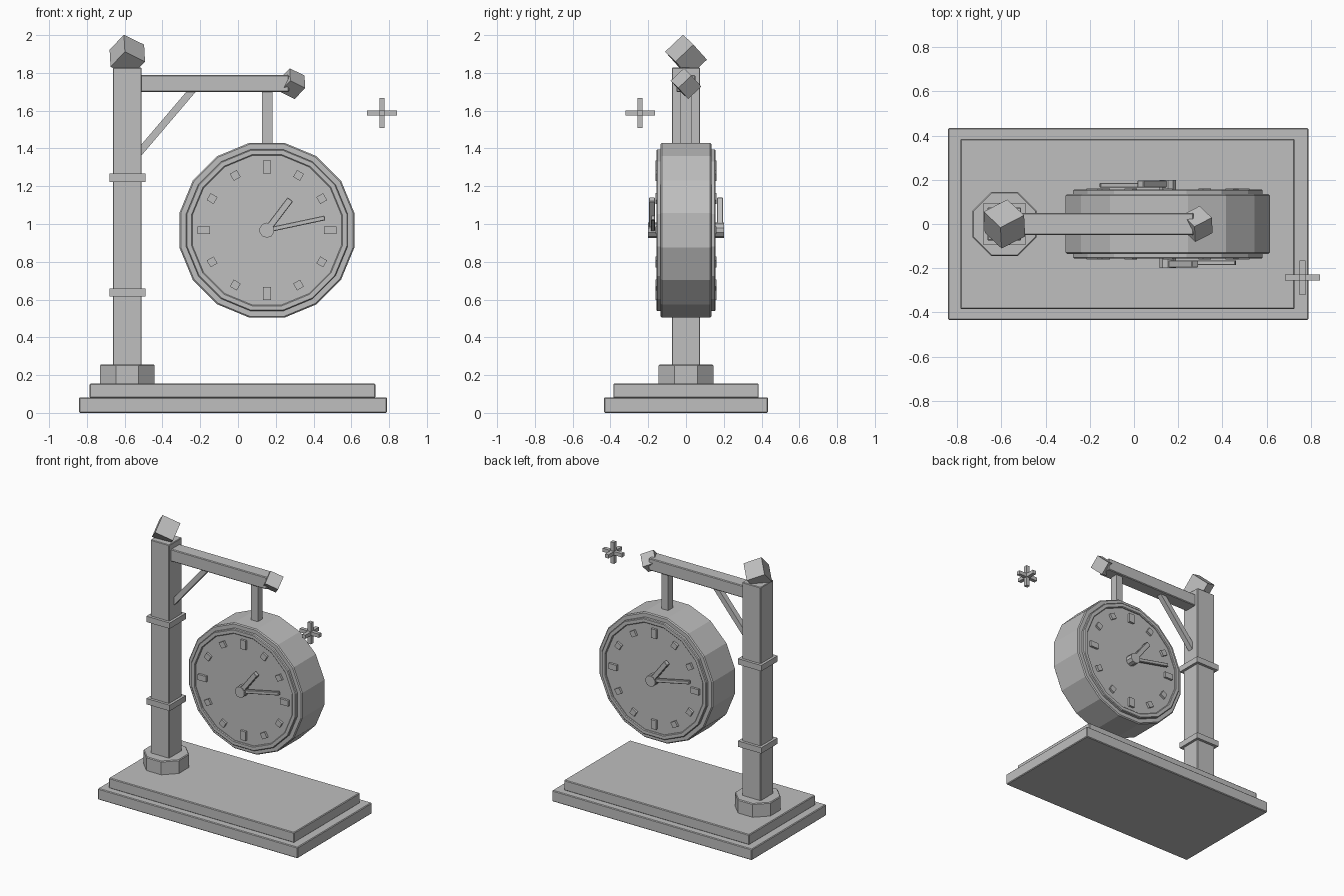
import bpy, bmesh, math
from mathutils import Matrix, Vector

if "Cube" in bpy.data.objects:
    bpy.data.objects.remove(bpy.data.objects["Cube"])

grey = bpy.data.materials.new("plain_grey")
grey.diffuse_color = (0.52, 0.52, 0.52, 1)
grey.use_nodes = True
grey.node_tree.nodes["Principled BSDF"].inputs["Base Color"].default_value = grey.diffuse_color


def finish(name, bm, matrix, bevel=0):
    bmesh.ops.recalc_face_normals(bm, faces=bm.faces)
    if bevel:
        sharp = [e for e in bm.edges if len(e.link_faces) == 2 and e.calc_face_angle() > 0.8]
        bmesh.ops.bevel(bm, geom=sharp, offset=bevel, segments=1, affect='EDGES')
    me = bpy.data.meshes.new(name)
    bm.to_mesh(me)
    bm.free()
    me.transform(matrix)
    me.materials.append(grey)
    ob = bpy.data.objects.new(name, me)
    bpy.context.collection.objects.link(ob)
    return ob


def box(name, center, size, bevel=0, rot=Matrix(), parent=Matrix()):
    bm = bmesh.new()
    bmesh.ops.create_cube(bm, size=1)
    bmesh.ops.scale(bm, vec=size, verts=bm.verts)
    return finish(name, bm, parent @ Matrix.Translation(center) @ rot, bevel)


def lathe(name, profile, sides, matrix, ring=False):
    """Turn (apothem, height) points around local z, flats facing the axes."""
    bm = bmesh.new()
    k = 1 / math.cos(math.pi / sides)
    loops = []
    for r, h in profile:
        angles = [(i + 0.5) * math.tau / sides for i in range(sides)]
        loops.append([bm.verts.new((r * k * math.cos(a), r * k * math.sin(a), h)) for a in angles])
    pairs = list(zip(loops, loops[1:]))
    if ring:
        pairs.append((loops[-1], loops[0]))
    else:
        bm.faces.new(loops[0])
        bm.faces.new(loops[-1])
    for a, b in pairs:
        for i in range(sides):
            j = (i + 1) % sides
            bm.faces.new((a[i], a[j], b[j], b[i]))
    return finish(name, bm, matrix)


# stepped base
box("base_lower", (-0.026, 0, 0.041), (1.63, 0.868, 0.082), 0.005)
box("base_upper", (-0.029, 0, 0.118), (1.512, 0.77, 0.076), 0.005)

# post with foot and collars
PX = -0.586
lathe("post_foot", [(0.145, 0.15), (0.145, 0.25), (0.14, 0.256)], 8, Matrix.Translation((PX, 0, 0)))
box("post", (PX, 0, 0.99), (0.152, 0.15, 1.676), 0.004)
for z in (0.638, 1.245):
    box("post_collar", (PX, 0, z), (0.19, 0.19, 0.043))

# arm, diagonal brace and hanger
box("arm", (-0.13, 0, 1.743), (0.8, 0.1, 0.09), 0.005)
a, b = Vector((-0.54, 0, 1.358)), Vector((-0.235, 0, 1.716))
d = b - a
box("brace", (a + b) / 2, (0.038, 0.04, d.length), rot=Matrix.Rotation(math.atan2(d.x, d.z), 4, 'Y'))
box("hanger", (0.154, 0, 1.56), (0.056, 0.056, 0.32))

# tilted cubes on post top and arm end
e3 = Vector((0.005, -0.095, -0.09)).normalized()
e1 = Vector((-0.0765, 0.072, -0.08))
e1 = (e1 - e1.dot(e3) * e3).normalized()
e2 = e3.cross(e1)
tilt = Matrix((e1, e2, e3)).transposed().to_4x4()
box("post_cap", (PX, 0, 1.891), (0.131,) * 3, rot=tilt)
box("arm_tip", (0.287, 0, 1.743), (0.096,) * 3, rot=tilt)

# clock drum, turned around y
C = Matrix.Translation((0.153, 0, 0.967))
lie = Matrix.Rotation(math.pi / 2, 4, 'X')      # local z becomes -y
lathe("clock_drum", [(0.456, -0.135), (0.463, -0.128), (0.463, 0.128), (0.456, 0.135)], 16, C @ lie)

# both dials, the back one turned half round
for side, turn in (("front", 0), ("back", math.pi)):
    S = C @ Matrix.Rotation(turn, 4, 'Z')
    lathe(side + "_bezel", [(0.428, 0.13), (0.428, 0.152), (0.423, 0.157), (0.4, 0.157),
                            (0.395, 0.152), (0.395, 0.13)], 16, S @ lie, ring=True)
    lathe(side + "_dial", [(0.4, 0.13), (0.4, 0.145)], 16, S @ lie)
    # hour marks
    for i in range(12):
        rot = Matrix.Rotation(i * math.tau / 12, 4, 'Y')
        size = (0.042, 0.025, 0.067 if i % 3 == 0 else 0.042)
        box(side + "_hour_mark", (0, -0.149, 0.335), size, parent=S @ rot)
    # hands and hub
    for name, deg, length, width, y0, y1 in (("hour_hand", 37.2, 0.205, 0.036, 0.165, 0.197),
                                             ("minute_hand", 78, 0.314, 0.025, 0.165, 0.186)):
        rot = Matrix.Rotation(math.radians(deg), 4, 'Y')
        box(side + "_" + name, (0, -(y0 + y1) / 2, length / 2), (width, y1 - y0, length), 0.003, parent=S @ rot)
    lathe(side + "_hub", [(0.038, 0.14), (0.038, 0.2)], 10, S @ lie)

# floating sparkle of three crossed bars
for axis in range(3):
    size = [0.027] * 3
    size[axis] = 0.157
    box("sparkle_bar", (0.762, -0.243, 1.588), size)
